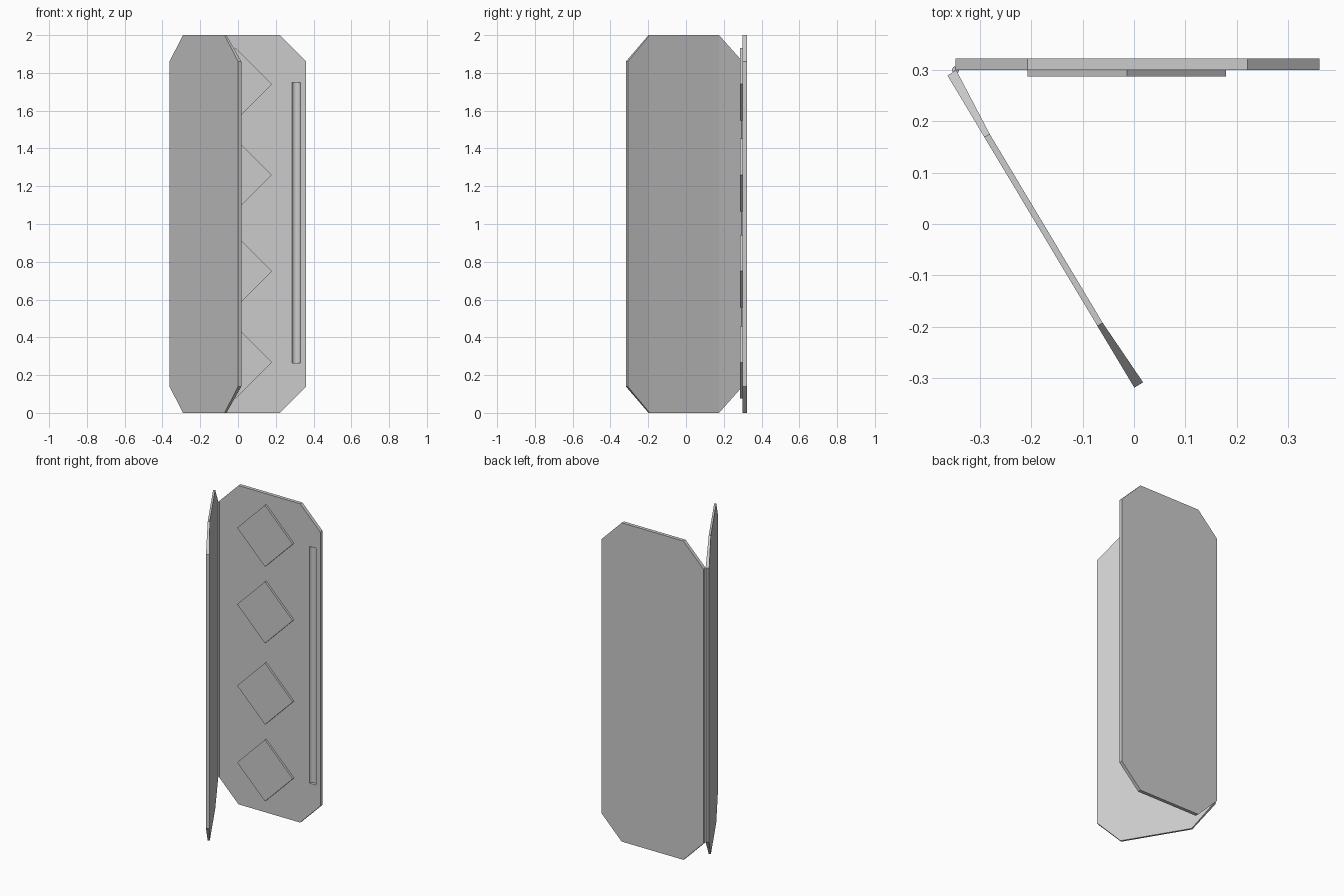
import bpy, bmesh, math
from mathutils import Vector

if "Cube" in bpy.data.objects:
    bpy.data.objects.remove(bpy.data.objects["Cube"])

W, H, C = 0.708, 2.0, 0.14  # panel width, height, corner cut

# Outline of a cut-corner panel in (along, up)
OUTLINE = [(C, 0), (W - C, 0), (W, C), (W, H - C),
           (W - C, H), (C, H), (0, H - C), (0, C)]


def finish(name, bm):
    bmesh.ops.recalc_face_normals(bm, faces=bm.faces)
    me = bpy.data.meshes.new(name)
    bm.to_mesh(me)
    bm.free()
    ob = bpy.data.objects.new(name, me)
    bpy.context.collection.objects.link(ob)
    return ob


def panel(name, origin, along, normal, edge, mid):
    """Octagonal panel; thickness is 'edge' at the sides and 'mid' between."""
    o, d, n = Vector(origin), Vector(along), Vector(normal)
    bm = bmesh.new()
    outer, inner = [], []
    for u, z in OUTLINE:
        p = o + d * u + Vector((0, 0, z))
        t = edge if u in (0, W) else mid
        outer.append(bm.verts.new(p))
        inner.append(bm.verts.new(p + n * t))
    bm.faces.new(outer)
    # inner side as three strips so the slight taper stays planar
    for idx in ((0, 1, 4, 5), (1, 2, 3, 4), (5, 6, 7, 0)):
        bm.faces.new([inner[i] for i in idx])
    for i in range(8):
        j = (i + 1) % 8
        bm.faces.new((outer[i], outer[j], inner[j], inner[i]))
    return finish(name, bm)


def cylinder(name, x, y, z0, z1, r, segs):
    bpy.ops.mesh.primitive_cylinder_add(vertices=segs, radius=r, depth=z1 - z0,
                                        location=(x, y, (z0 + z1) / 2))
    ob = bpy.context.object
    ob.name = name
    bpy.ops.object.shade_smooth_by_angle()
    return ob


# Back panel with a half-round vertical finger groove
back = panel("back_panel", (-0.347, 0.322, 0), (1, 0, 0), (0, -1, 0), 0.022, 0.022)
groove = cylinder("groove_cutter", 0.308, 0.296, 0.265, 1.75, 0.0235, 32)
groove.hide_render = True
groove.hide_viewport = True
groove.display_type = 'WIRE'
cut = back.modifiers.new("groove", 'BOOLEAN')
cut.operation = 'DIFFERENCE'
cut.solver = 'EXACT'
cut.object = groove

# Open front panel, swung about the left edge
ang = math.radians(-59.1)
d = (math.cos(ang), math.sin(ang), 0)
n = (-math.sin(ang), math.cos(ang), 0)
panel("front_panel", (-0.363, 0.289, 0), d, n, 0.02, 0.012)

# Hinge pin
cylinder("hinge_pin", -0.347, 0.300, C, H - C, 0.007, 16)

# Diamond tiles on the inside of the back panel
R = 0.193
for i, z in enumerate((0.268, 0.75, 1.26, 1.74)):
    bpy.ops.mesh.primitive_cube_add(size=1, location=(-0.014, 0.2945, z),
                                    rotation=(0, math.pi / 4, 0))
    tile = bpy.context.object
    tile.name = f"diamond_tile_{i + 1}"
    tile.scale = (R * math.sqrt(2), 0.015, R * math.sqrt(2))
